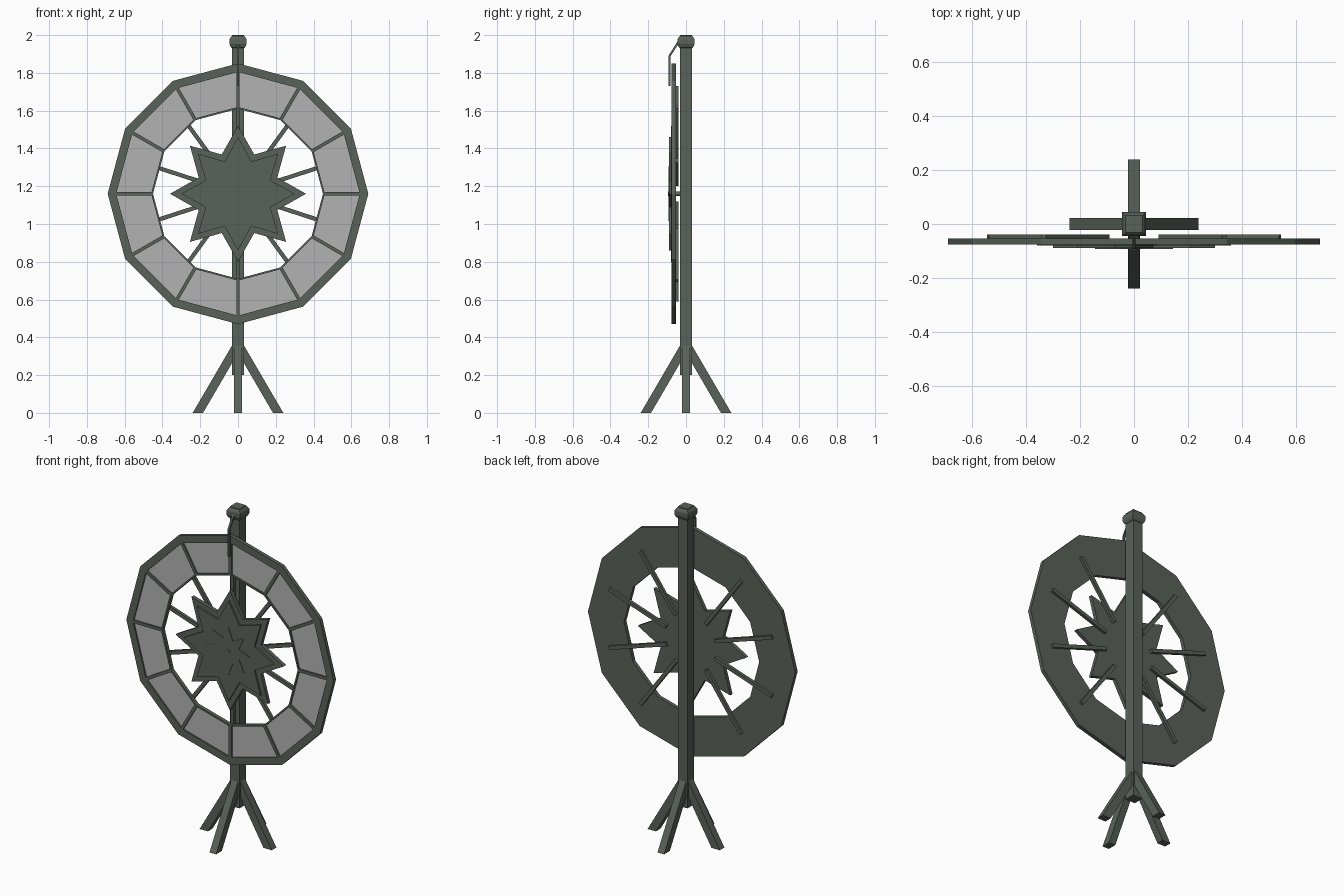
import bpy, bmesh
from math import sin, cos, pi, radians
from mathutils import Matrix, Vector

if "Cube" in bpy.data.objects:
    bpy.data.objects.remove(bpy.data.objects["Cube"])

CZ = 1.16  # wheel centre height


def material(name, rgb):
    m = bpy.data.materials.new(name)
    m.diffuse_color = (*rgb, 1)
    m.use_nodes = True
    m.node_tree.nodes["Principled BSDF"].inputs["Base Color"].default_value = m.diffuse_color
    return m


DARK = material("dark_metal", (0.10, 0.12, 0.10))
LIGHT = material("pale_panel", (0.45, 0.45, 0.45))


def finish(name, bm, mat):
    bmesh.ops.recalc_face_normals(bm, faces=bm.faces)
    me = bpy.data.meshes.new(name)
    bm.to_mesh(me)
    bm.free()
    me.materials.append(mat)
    ob = bpy.data.objects.new(name, me)
    bpy.context.collection.objects.link(ob)
    return ob


def add_prism(bm, pts, y0, y1):
    a = [bm.verts.new((x, y0, z)) for x, z in pts]
    b = [bm.verts.new((x, y1, z)) for x, z in pts]
    bm.faces.new(a)
    bm.faces.new(b[::-1])
    n = len(pts)
    for i in range(n):
        j = (i + 1) % n
        bm.faces.new((a[i], b[i], b[j], a[j]))


def prism(name, shapes, y0, y1, mat=DARK):
    bm = bmesh.new()
    for pts in shapes:
        add_prism(bm, pts, y0, y1)
    return finish(name, bm, mat)


def polar(r, deg, side=0.0):
    a = radians(deg)
    return (r * cos(a) - side * sin(a), CZ + r * sin(a) + side * cos(a))


def bar(r0, r1, deg, w):
    return [polar(r0, deg, -w), polar(r1, deg, -w), polar(r1, deg, w), polar(r0, deg, w)]


def star(r_tip, r_valley):
    return [polar(r_valley if i % 2 else r_tip, i * 22.5) for i in range(16)]


def ring(name, r0, r1, y0, y1):
    bm = bmesh.new()
    loops = [[bm.verts.new((polar(r, k * 30)[0], y, polar(r, k * 30)[1])) for k in range(12)]
             for r, y in ((r0, y0), (r1, y0), (r1, y1), (r0, y1))]
    for i in range(4):
        p, q = loops[i], loops[(i + 1) % 4]
        for k in range(12):
            m = (k + 1) % 12
            bm.faces.new((p[k], p[m], q[m], q[k]))
    return finish(name, bm, DARK)


def square_loft(name, rows):
    bm = bmesh.new()
    loops = [[bm.verts.new((sx * h, sy * h, z)) for sx, sy in ((1, 1), (-1, 1), (-1, -1), (1, -1))]
             for h, z in rows]
    for p, q in zip(loops, loops[1:]):
        for k in range(4):
            m = (k + 1) % 4
            bm.faces.new((p[k], p[m], q[m], q[k]))
    bm.faces.new(loops[0])
    bm.faces.new(loops[-1])
    return finish(name, bm, DARK)


# Post and its knob
square_loft("post", [(0.032, 0.2), (0.032, 2.0)])
square_loft("post_knob", [(0.025, 1.926), (0.038, 1.936), (0.045, 1.953),
                          (0.045, 1.977), (0.038, 1.99), (0.03, 1.998)])

# Four splayed legs
for i in range(4):
    leg = prism(f"leg_{i + 1}", [[(0.02, 0.377), (0.24, 0), (0.185, 0), (0.02, 0.283)]],
                -0.022, 0.022)
    leg.data.transform(Matrix.Rotation(i * pi / 2, 4, 'Z'))

# Wheel: backing ring, rims, dividers and pale panels
ring("wheel_back", 0.45, 0.69, -0.062, -0.053)
ring("wheel_outer_rim", 0.645, 0.69, -0.076, -0.060)
ring("wheel_inner_rim", 0.45, 0.46, -0.076, -0.060)
prism("wheel_dividers", [bar(0.455, 0.65, k * 30, 0.009) for k in range(12)], -0.076, -0.060)
prism("wheel_panels", [[polar(0.458, k * 30), polar(0.648, k * 30),
                        polar(0.648, k * 30 + 30), polar(0.458, k * 30 + 30)]
                       for k in range(12)], -0.067, -0.061, LIGHT)

# Ten spokes behind the wheel
prism("spokes", [bar(0.17, 0.57, 18 + k * 36, 0.011) for k in range(10)], -0.057, -0.039)

# Layered eight-pointed star
prism("star_base", [star(0.36, 0.225)], -0.079, -0.056)
prism("star_raised", [star(0.30, 0.185)], -0.089, -0.078)
prism("star_small", [star(0.145, 0.075)], -0.092, -0.088)

# Axle from post through the star
bm = bmesh.new()
bmesh.ops.create_cone(bm, cap_ends=True, segments=12, radius1=0.011, radius2=0.011, depth=0.077,
                      matrix=Matrix.Translation((0, -0.0575, CZ)) @ Matrix.Rotation(pi / 2, 4, 'X'))
finish("axle", bm, DARK)

# Bent pointer hanging from the knob
pointer = prism("pointer", [[(-0.035, 1.982), (-0.092, 1.892), (-0.092, 1.73),
                             (-0.082, 1.73), (-0.082, 1.888), (-0.030, 1.968)]],
                -0.006, 0.006)
pointer.data.transform(Matrix.Rotation(pi / 2, 4, 'Z'))
